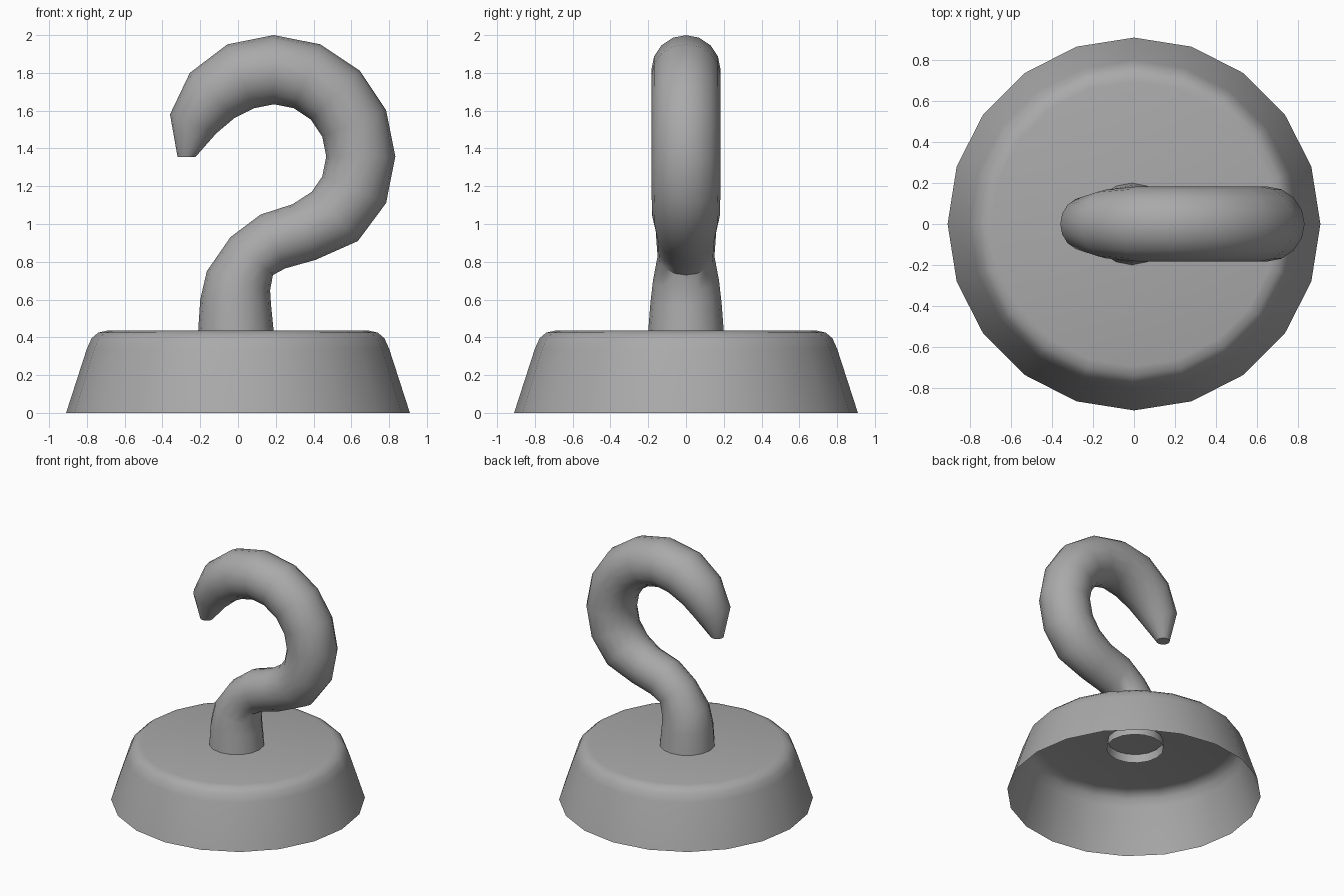
import bpy, bmesh, math
from mathutils import Vector

if "Cube" in bpy.data.objects:
    bpy.data.objects.remove(bpy.data.objects["Cube"])

metal = bpy.data.materials.new("grey metal")
metal.diffuse_color = (0.4, 0.4, 0.4, 1)
metal.use_nodes = True
metal.node_tree.nodes["Principled BSDF"].inputs["Base Color"].default_value = metal.diffuse_color


def loft(name, rings, cap_end):
    """Skin a list of equal-length rings and smooth the result."""
    bm = bmesh.new()
    loops = [[bm.verts.new(p) for p in ring] for ring in rings]
    n = len(loops[0])
    for a, b in zip(loops, loops[1:]):
        for i in range(n):
            j = (i + 1) % n
            bm.faces.new((a[i], a[j], b[j], b[i]))
    if cap_end:
        bm.faces.new(loops[-1])
    bmesh.ops.recalc_face_normals(bm, faces=bm.faces)
    mesh = bpy.data.meshes.new(name)
    bm.to_mesh(mesh)
    bm.free()
    mesh.materials.append(metal)
    obj = bpy.data.objects.new(name, mesh)
    bpy.context.collection.objects.link(obj)
    bpy.ops.object.select_all(action='DESELECT')
    obj.select_set(True)
    bpy.context.view_layer.objects.active = obj
    bpy.ops.object.shade_smooth_by_angle(angle=math.radians(40))
    return obj


def circle(center, u, v, radius, sides):
    step = math.tau / sides
    return [center + radius * (math.cos(i * step) * u + math.sin(i * step) * v)
            for i in range(sides)]


X, Y = Vector((1, 0, 0)), Vector((0, 1, 0))

# Base: hollow tapered cup, open underneath, with a rounded top edge
profile = [(0.91, 0), (0.80, 0.34), (0.775, 0.395), (0.74, 0.425), (0.695, 0.435)]
loft("base", [circle(Vector((0, 0, z)), X, Y, r, 20) for r, z in profile], True)

# Hook: each section runs across the bend, given as two opposite points in x, z
sections = [
    (-0.215, 0.37, 0.195, 0.37),
    (-0.20, 0.60, 0.175, 0.57),
    (-0.165, 0.75, 0.17, 0.65),
    (-0.04, 0.93, 0.185, 0.73),
    (0.12, 1.05, 0.25, 0.765),
    (0.29, 1.105, 0.41, 0.81),
    (0.39, 1.17, 0.635, 0.91),
]
# Round part of the bend
for deg in (-22.5, 0, 22.5, 45, 67.5, 90, 112.5):
    c, s = math.cos(math.radians(deg)), math.sin(math.radians(deg))
    sections.append((0.19 + 0.277 * c, 1.357 + 0.277 * s,
                     0.19 + 0.643 * c, 1.357 + 0.643 * s))
# Tapering tip
sections += [
    (-0.02, 1.56, -0.255, 1.80),
    (-0.115, 1.48, -0.36, 1.58),
    (-0.225, 1.355, -0.32, 1.355),
]
rings = []
for x1, z1, x2, z2 in sections:
    a, b = Vector((x1, 0, z1)), Vector((x2, 0, z2))
    rings.append(circle((a + b) / 2, (b - a).normalized(), Y, (b - a).length / 2, 16))
loft("hook", rings, True)
